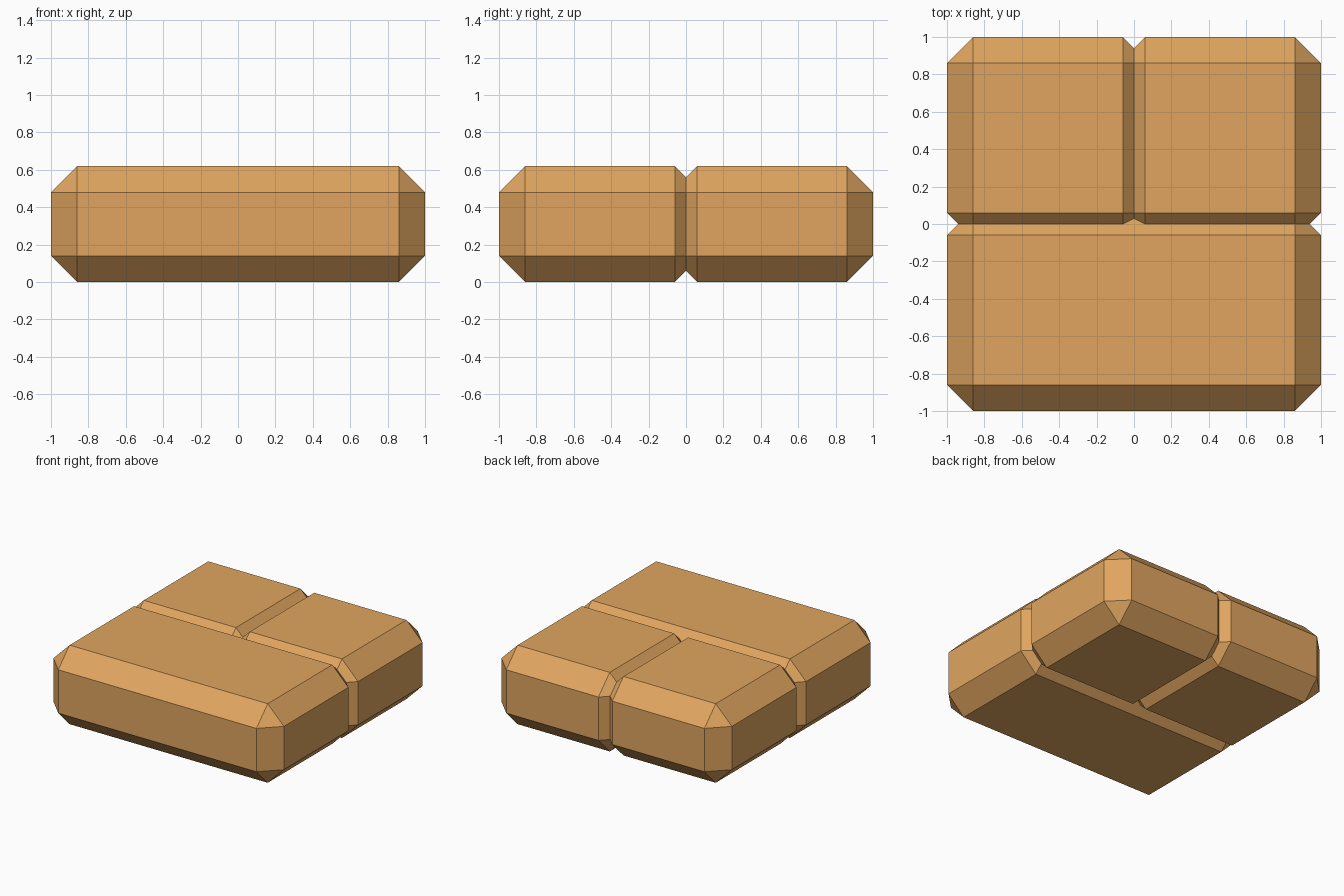
import bpy, bmesh
from mathutils import Vector

if "Cube" in bpy.data.objects:
    bpy.data.objects.remove(bpy.data.objects["Cube"])

H, BEVEL, OVER = 0.62, 0.14, 0.08   # height, chamfer, overlap past the seam

tan = bpy.data.materials.new("tan stone")
tan.diffuse_color = (0.745, 0.376, 0.115, 1)
tan.use_nodes = True
tan.node_tree.nodes["Principled BSDF"].inputs["Base Color"].default_value = tan.diffuse_color


def brick(name, x0, x1, y0, y1):
    """Box with all edges chamfered."""
    bm = bmesh.new()
    bmesh.ops.create_cube(bm, size=1)
    for v in bm.verts:
        v.co = Vector((x0 if v.co.x < 0 else x1,
                       y0 if v.co.y < 0 else y1,
                       0 if v.co.z < 0 else H))
    bmesh.ops.bevel(bm, geom=bm.edges[:], offset=BEVEL, offset_type='OFFSET',
                    segments=1, affect='EDGES', profile=0.5)
    mesh = bpy.data.meshes.new(name)
    bm.to_mesh(mesh)
    bm.free()
    mesh.materials.append(tan)
    bpy.context.collection.objects.link(bpy.data.objects.new(name, mesh))


# One long front brick, two square back bricks; chamfers meet as V grooves
brick("front_brick", -1, 1, -1, OVER)
brick("back_left_brick", -1, OVER, -OVER, 1)
brick("back_right_brick", -OVER, 1, -OVER, 1)
